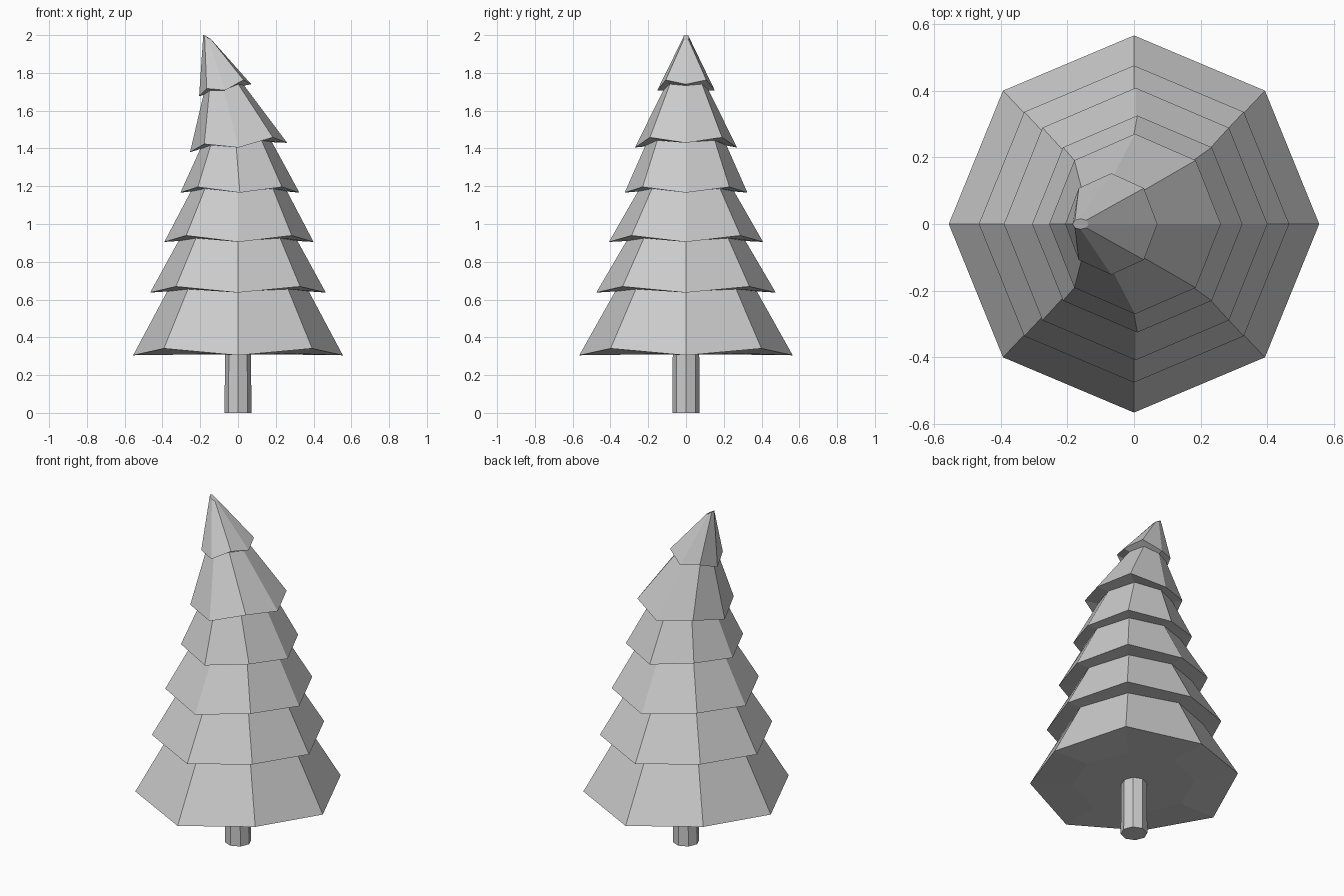
import bpy, bmesh, math

if "Cube" in bpy.data.objects:
    bpy.data.objects.remove(bpy.data.objects["Cube"])

SIDES = 8


def ring(bm, cx, z, rx, ry, slope=0.0, lift=0.0):
    """Octagon ring: slope tilts it along x, lift raises the diagonal corners."""
    verts = []
    for i in range(SIDES):
        a = 2 * math.pi * i / SIDES
        dx = rx * math.cos(a)
        verts.append(bm.verts.new((cx + dx, ry * math.sin(a),
                                   z + slope * dx + (lift if i % 2 else 0.0))))
    return verts


def loft(name, rings):
    """Skin a stack of octagon rings and close both ends."""
    bm = bmesh.new()
    loops = [ring(bm, *r) for r in rings]
    for a, b in zip(loops, loops[1:]):
        for i in range(SIDES):
            j = (i + 1) % SIDES
            bm.faces.new((a[i], a[j], b[j], b[i]))
    bm.faces.new(loops[0][::-1])
    bm.faces.new(loops[-1])
    bmesh.ops.recalc_face_normals(bm, faces=bm.faces[:])
    mesh = bpy.data.meshes.new(name)
    bm.to_mesh(mesh)
    bm.free()
    obj = bpy.data.objects.new(name, mesh)
    bpy.context.collection.objects.link(obj)
    return obj


# Trunk
loft("trunk", [(0, 0, 0.072, 0.072), (0, 0.32, 0.068, 0.07)])

# Foliage: each tier is a wide skirt ring followed by a narrow top ring
# (centre x, z, radius x, radius y, slope, corner lift)
loft("foliage", [
    (0, 0.308, 0.33, 0.33, 0, 0.008),
    (0, 0.305, 0.555, 0.565, 0, 0.036),
    (0, 0.643, 0.375, 0.375, 0, 0.012),
    (0, 0.637, 0.465, 0.475, 0, 0.032),
    (0, 0.910, 0.315, 0.315, 0, 0.015),
    (0.005, 0.905, 0.395, 0.408, 0, 0.034),
    (0.005, 1.172, 0.255, 0.255, 0, 0.015),
    (0.01, 1.166, 0.315, 0.325, 0, 0.03),
    (-0.01, 1.415, 0.19, 0.215, 0.096, 0.015),
    (0.003, 1.405, 0.257, 0.27, 0.096, 0.036),
    (-0.075, 1.708, 0.108, 0.12, 0.23, 0.015),
    (-0.068, 1.708, 0.138, 0.152, 0.23, 0.032),
    (-0.16, 1.985, 0.024, 0.016, -0.6, 0.004),
])
